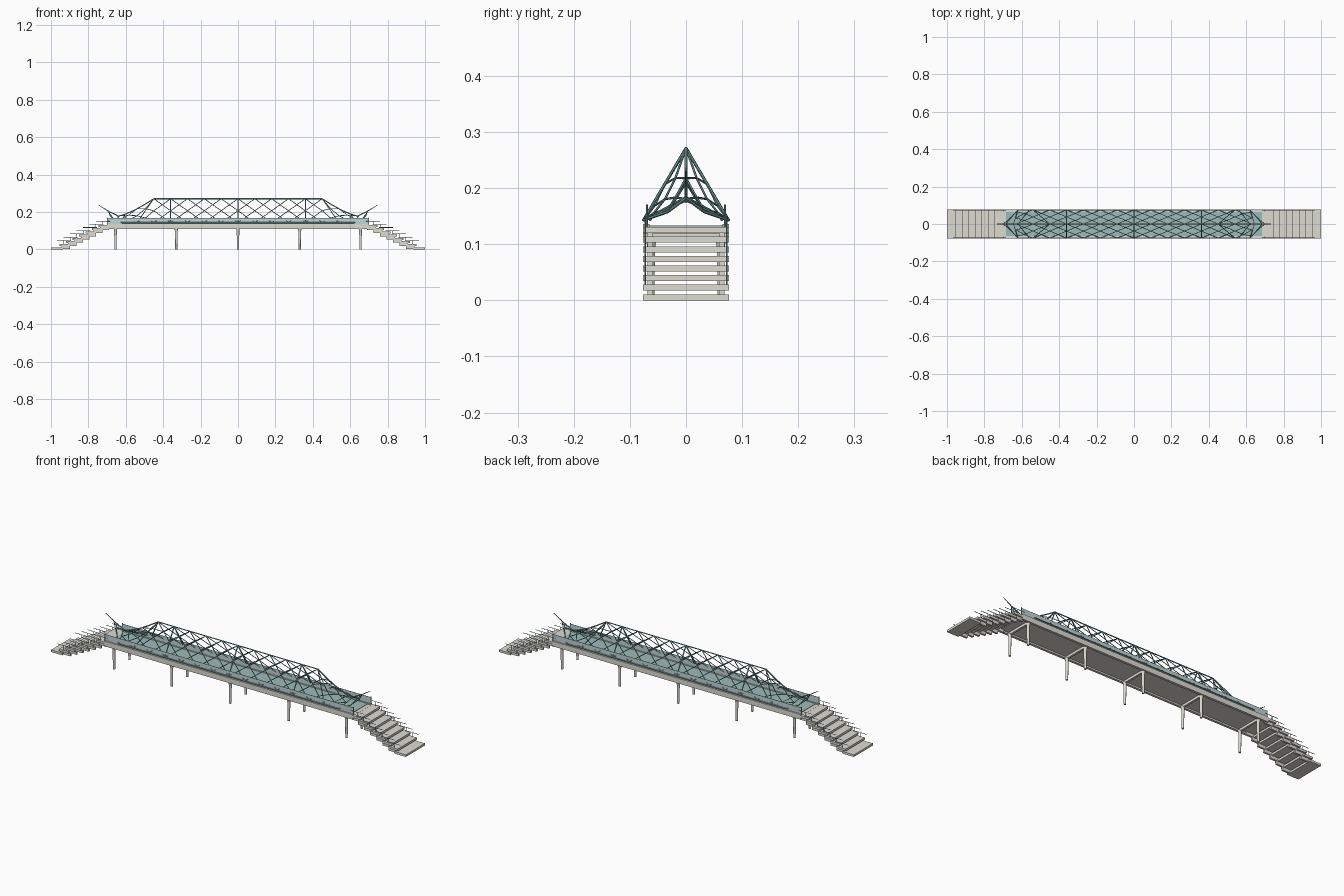
import bpy, bmesh, math
from mathutils import Vector, Matrix

if "Cube" in bpy.data.objects:
    bpy.data.objects.remove(bpy.data.objects["Cube"])


def mat(name, c):
    m = bpy.data.materials.new(name)
    m.diffuse_color = (*c, 1)
    m.use_nodes = True
    m.node_tree.nodes["Principled BSDF"].inputs["Base Color"].default_value = m.diffuse_color
    return m


STONE = mat("concrete", (0.72, 0.71, 0.65))
TEAL = mat("teal_floor", (0.33, 0.50, 0.49))
STEEL = mat("teal_steel", (0.20, 0.40, 0.38))
PANEL = mat("pale_panel", (0.52, 0.66, 0.67))


def finish(bm, name, m):
    me = bpy.data.meshes.new(name)
    bm.to_mesh(me)
    bm.free()
    ob = bpy.data.objects.new(name, me)
    bpy.context.collection.objects.link(ob)
    me.materials.append(m)
    return ob


def box(bm, x0, x1, y0, y1, z0, z1):
    M = Matrix.Translation(((x0 + x1) / 2, (y0 + y1) / 2, (z0 + z1) / 2)) @ \
        Matrix.Diagonal((x1 - x0, y1 - y0, z1 - z0, 1))
    bmesh.ops.create_cube(bm, size=1, matrix=M)


def rod(bm, a, b, r=0.0024, r2=None, n=6):
    a, b = Vector(a), Vector(b)
    d = b - a
    if d.length < 1e-5:
        return
    M = Matrix.Translation((a + b) / 2) @ d.to_track_quat('Z', 'Y').to_matrix().to_4x4()
    bmesh.ops.create_cone(bm, cap_ends=True, segments=n, radius1=r,
                          radius2=r if r2 is None else r2, depth=d.length, matrix=M)


# deck slab with edge beams, and the teal walking surface
bm = bmesh.new()
box(bm, -0.705, 0.705, -0.077, 0.077, 0.118, 0.131)
for s in (-1, 1):
    box(bm, -0.70, 0.70, s * 0.071 - 0.006, s * 0.071 + 0.006, 0.110, 0.136)
finish(bm, "deck_slab", STONE)
bm = bmesh.new()
box(bm, -0.685, 0.685, -0.072, 0.072, 0.130, 0.133)
finish(bm, "walking_floor", TEAL)

# side parapet panels
bm = bmesh.new()
for s in (-1, 1):
    box(bm, -0.70, 0.70, s * 0.0695 - 0.001, s * 0.0695 + 0.001, 0.134, 0.168)
finish(bm, "parapet_panels", PANEL)
bm = bmesh.new()
for s in (-1, 1):
    for x in (-0.70, 0.70):
        rod(bm, (x, s * 0.0695, 0.13), (x, s * 0.0695, 0.171), 0.002)
finish(bm, "parapet_end_posts", STEEL)

# pier columns with flared heads and cross beams
bm = bmesh.new()
for x in (-0.655, -0.33, 0, 0.33, 0.655):
    for s in (-1, 1):
        rod(bm, (x, s * 0.062, 0), (x, s * 0.062, 0.095), 0.0055, 0.007, 12)
        rod(bm, (x, s * 0.062, 0.095), (x, s * 0.062, 0.112), 0.007, 0.010, 12)
    box(bm, x - 0.005, x + 0.005, -0.066, 0.066, 0.106, 0.119)
finish(bm, "pier_columns", STONE)

# stairs at both ends: overlapping treads, stringer blocks, step rails
treads, stringers, rails = bmesh.new(), bmesh.new(), bmesh.new()
for e in (-1, 1):
    def sx(a, b):
        return (min(e * a, e * b), max(e * a, e * b))
    for i in range(8):
        z = 0.1305 - i * 0.0171
        x = 0.695 + i * 0.0345
        box(treads, *sx(x, 1.0 if i == 7 else x + 0.052), -0.077, 0.077, z - 0.0108, z)
        if i < 7:
            for s in (-1, 1):
                y = s * 0.064
                box(stringers, *sx(x - 0.005, x + 0.042), y - 0.005, y + 0.005, z - 0.026, z - 0.008)
                yr = s * 0.0725
                rod(rails, (e * (x - 0.01), yr, z + 0.021), (e * (x + 0.065), yr, z + 0.021), 0.0014)
                rod(rails, (e * (x + 0.03), yr, z - 0.004), (e * (x + 0.03), yr, z + 0.021), 0.0013)
finish(treads, "stair_treads", STONE)
finish(stringers, "stair_stringers", STONE)
finish(rails, "stair_rails", STEEL)

# canopy truss: ridge profile over |x|, lattice runs on both sloping sides
RIDGE = [(0, 0.271), (0.45, 0.271), (0.50, 0.240), (0.55, 0.212), (0.60, 0.190), (0.645, 0.176)]
ZB, W = 0.143, 0.0755


def ridge(x):
    x = min(abs(x), RIDGE[-1][0])
    for (a, za), (b, zb) in zip(RIDGE, RIDGE[1:]):
        if x <= b:
            return za + (zb - za) * (x - a) / (b - a)


def pt(x, t, s):
    w = W if abs(x) < 0.62 else W * max(0, 1 - (abs(x) - 0.62) / 0.065)
    return (x, s * w * (1 - t), ZB + t * (ridge(x) - ZB))


bm = bmesh.new()
for s in (-1, 1):
    rod(bm, pt(-0.62, 0, s), pt(0.62, 0, s), 0.003)
    # diagonal lattice, cut where it meets the end of the canopy
    P, N = 0.09, 4
    for k in range(-9, 10):
        for d in (-1, 1):
            for j in range(N):
                xa, xb = k * P + d * P * 2 * j / N, k * P + d * P * 2 * (j + 1) / N
                if max(abs(xa), abs(xb)) <= 0.631:
                    rod(bm, pt(xa, j / N, s), pt(xb, (j + 1) / N, s), 0.0020)
    # main A-frames
    for x in (-0.36, 0, 0.36):
        rod(bm, pt(x, 0, s), pt(x, 1, s), 0.0028)
    for e in (-1, 1):
        rod(bm, pt(e * 0.54, 0, s), pt(e * 0.45, 1, s), 0.0024)
finish(bm, "canopy_lattice", STEEL)

# ridge beam, pointed end frames and upswept end spikes
bm = bmesh.new()
rod(bm, (-0.45, 0, 0.271), (0.45, 0, 0.271), 0.0028)
for e in (-1, 1):
    for (a, za), (b, zb) in zip(RIDGE[1:], RIDGE[2:]):
        rod(bm, (e * a, 0, za), (e * b, 0, zb), 0.0028)
    rod(bm, (e * 0.635, 0, 0.176), (e * 0.69, 0, 0.203), 0.0028)
    rod(bm, (e * 0.69, 0, 0.203), (e * 0.745, 0, 0.237), 0.0028, 0.0012)
    for s in (-1, 1):
        base = (e * 0.62, s * W, ZB)
        mid = (e * 0.66, s * 0.032, 0.158)
        rod(bm, base, mid, 0.0028)
        rod(bm, mid, (e * 0.685, 0, 0.182), 0.0028)
        rod(bm, mid, (e * 0.70, 0, 0.210), 0.002)
        rod(bm, base, (e * 0.645, 0, 0.178), 0.002)
        rod(bm, (e * 0.56, s * W, ZB), (e * 0.62, 0, 0.184), 0.002)
    rod(bm, (e * 0.685, 0, 0.182), (e * 0.69, 0, 0.203), 0.002)
finish(bm, "canopy_ridge_and_spikes", STEEL)
